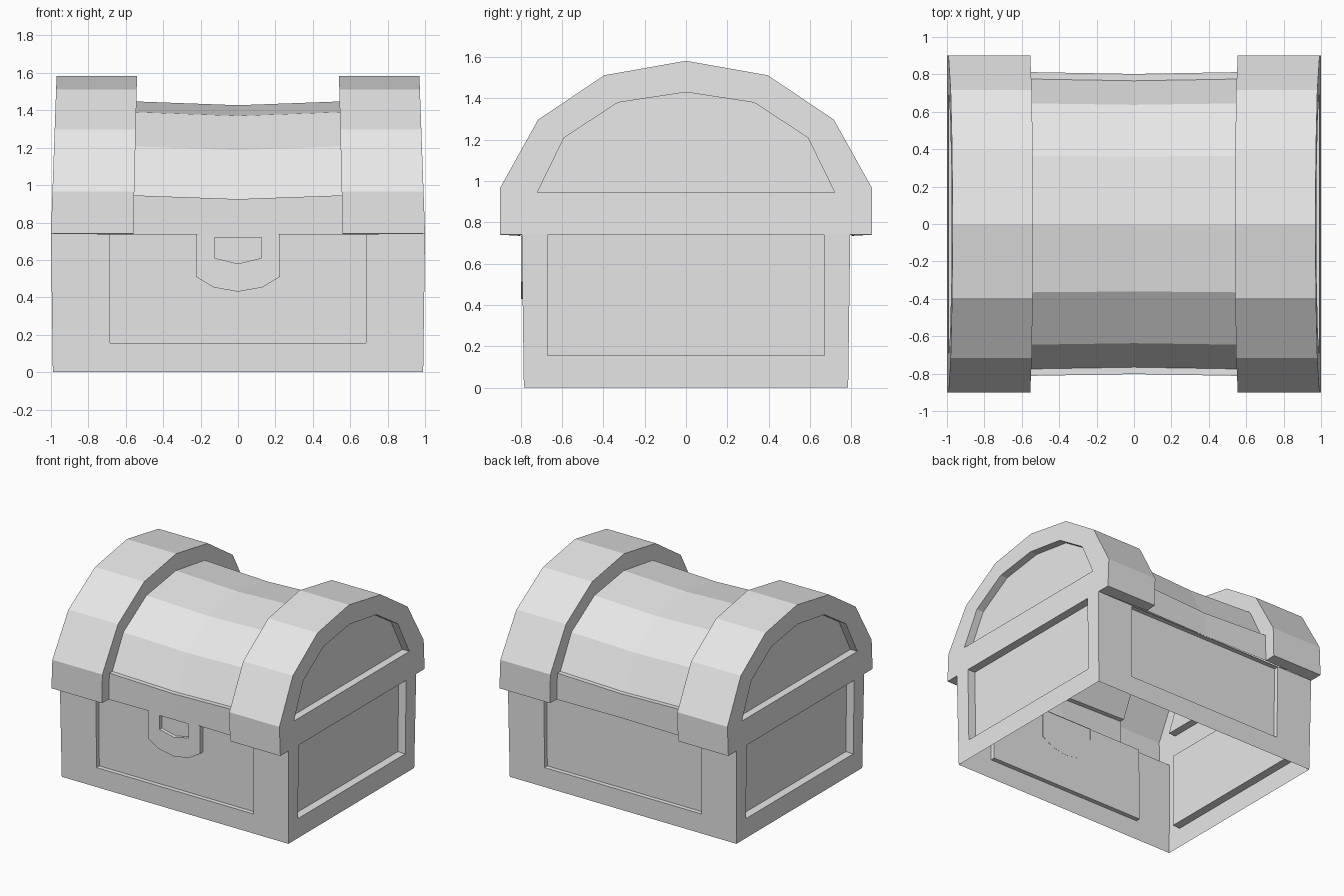
import bpy, bmesh
from mathutils import Vector

cube = bpy.data.objects.get("Cube")
if cube:
    bpy.data.objects.remove(cube, do_unlink=True)

grey = bpy.data.materials.new("plain_grey")
grey.use_nodes = True
grey.diffuse_color = (0.8, 0.8, 0.8, 1)
grey.node_tree.nodes["Principled BSDF"].inputs["Base Color"].default_value = (0.8, 0.8, 0.8, 1)


def loft(name, rows, closed=False, cap=False, extra=()):
    """Skin equal-length rows of points into one open, flat-shaded shell."""
    bm = bmesh.new()
    grid = [[bm.verts.new(p) for p in row] for row in rows]
    n = len(rows[0])
    for a, b in zip(grid, grid[1:]):
        for i in range(n if closed else n - 1):
            j = (i + 1) % n
            bm.faces.new((a[i], a[j], b[j], b[i]))
    if cap:
        bm.faces.new(grid[-1])
    for quad in extra:
        bm.faces.new([bm.verts.new(p) for p in quad])
    bmesh.ops.remove_doubles(bm, verts=bm.verts[:], dist=0.0005)
    bmesh.ops.recalc_face_normals(bm, faces=bm.faces[:])
    # Turn the shell so it faces away from the chest's middle
    middle = Vector((0, 0, 0.6))
    facing = sum(f.calc_area() * f.normal.dot(f.calc_center_median() - middle) for f in bm.faces)
    if facing < 0:
        bmesh.ops.reverse_faces(bm, faces=bm.faces[:])
    mesh = bpy.data.meshes.new(name)
    bm.to_mesh(mesh)
    bm.free()
    mesh.materials.append(grey)
    obj = bpy.data.objects.new(name, mesh)
    bpy.context.collection.objects.link(obj)
    return obj


def full(half):
    """Complete a half profile that ends on the centre line."""
    return half + [(-y, z) for y, z in reversed(half[:-1])]


RIM = 0.74


def end_x(z):
    return 0.99 + 0.01 * z / RIM if z <= RIM else 1.0 - 0.03 * (z - RIM) / 0.84


def inner_x(z):
    return 0.56 - 0.02 * (z - RIM) / 0.84


def wall_y(z):
    return 0.785 + 0.01 * z / RIM


# Arched profiles as (y, z); repeated points line up with the lid's ledge
band = full([(0.9, RIM), (0.9, 0.967), (0.9, 0.967), (0.716, 1.297), (0.396, 1.512), (0, 1.582)])
arch = full([(0.812, 0.735), (0.812, 0.945), (0.775, 0.945), (0.645, 1.207), (0.365, 1.39), (0, 1.447)])
window = full([(0.72, 0.945)] * 3 + [(0.59, 1.21), (0.33, 1.38), (0, 1.43)])

for side, s in (("left", 1), ("right", -1)):
    # Raised lid band with its inner step and overhang underside
    under = []
    for t in (1, -1):
        under.append([(s * end_x(RIM), t * 0.9, RIM), (s * inner_x(RIM), t * 0.9, RIM),
                      (s * inner_x(0.735), t * 0.812, 0.735), (s * end_x(RIM), t * wall_y(RIM), RIM)])
    loft(side + "_lid_band",
         [[(s * end_x(z), y, z) for y, z in band],
          [(s * inner_x(z), y, z) for y, z in band],
          [(s * inner_x(z), y, z) for y, z in arch]], extra=under)

    # Arched lid end with recessed window
    loft(side + "_lid_end",
         [[(s * end_x(z), y, z) for y, z in band],
          [(s * end_x(z), y, z) for y, z in window],
          [(s * (end_x(z) - 0.06), y, z) for y, z in window]], closed=True, cap=True)

    # Body end with recessed panel
    outer = [(t * wall_y(z), z) for t, z in ((-1, 0), (1, 0), (1, RIM), (-1, RIM))]
    inner = [(-0.67, 0.155), (0.67, 0.155), (0.67, 0.738), (-0.67, 0.738)]
    loft(side + "_body_end",
         [[(s * end_x(z), y, z) for y, z in outer],
          [(s * end_x(z), y, z) for y, z in inner],
          [(s * (end_x(z) - 0.065), y, z) for y, z in inner]], closed=True, cap=True)

# Sagging middle of the lid
middle_rows = []
for s in (-1, 0, 1):
    sag = 1 - abs(s)
    middle_rows.append([(s * inner_x(z), y * (1 - 0.012 * sag), z - (0.02 * sag if z > 0.8 else 0))
                        for y, z in arch])
loft("lid_middle", middle_rows)

# Body front and back with recessed panels
for name, t in (("front", -1), ("back", 1)):
    outer = [(q * end_x(z), z) for q, z in ((-1, 0), (1, 0), (1, RIM), (-1, RIM))]
    inner = [(-0.685, 0.155), (0.685, 0.155), (0.685, 0.735), (-0.685, 0.735)]
    loft("body_" + name,
         [[(x, t * wall_y(z), z) for x, z in outer],
          [(x, t * wall_y(z), z) for x, z in inner],
          [(x, t * (wall_y(z) - 0.035), z) for x, z in inner]], closed=True, cap=True)

# Lock plate with recessed keyhole
plate = full([(0.225, 0.735), (0.225, 0.51), (0.13, 0.453), (0, 0.43)])
keyhole = full([(0.125, 0.72), (0.125, 0.61), (0.125, 0.61), (0, 0.58)])
loft("lock",
     [[(x, -0.755, z) for x, z in plate],
      [(x, -0.798, z) for x, z in plate],
      [(x, -0.798, z) for x, z in keyhole],
      [(x, -0.77, z) for x, z in keyhole]], closed=True, cap=True)
